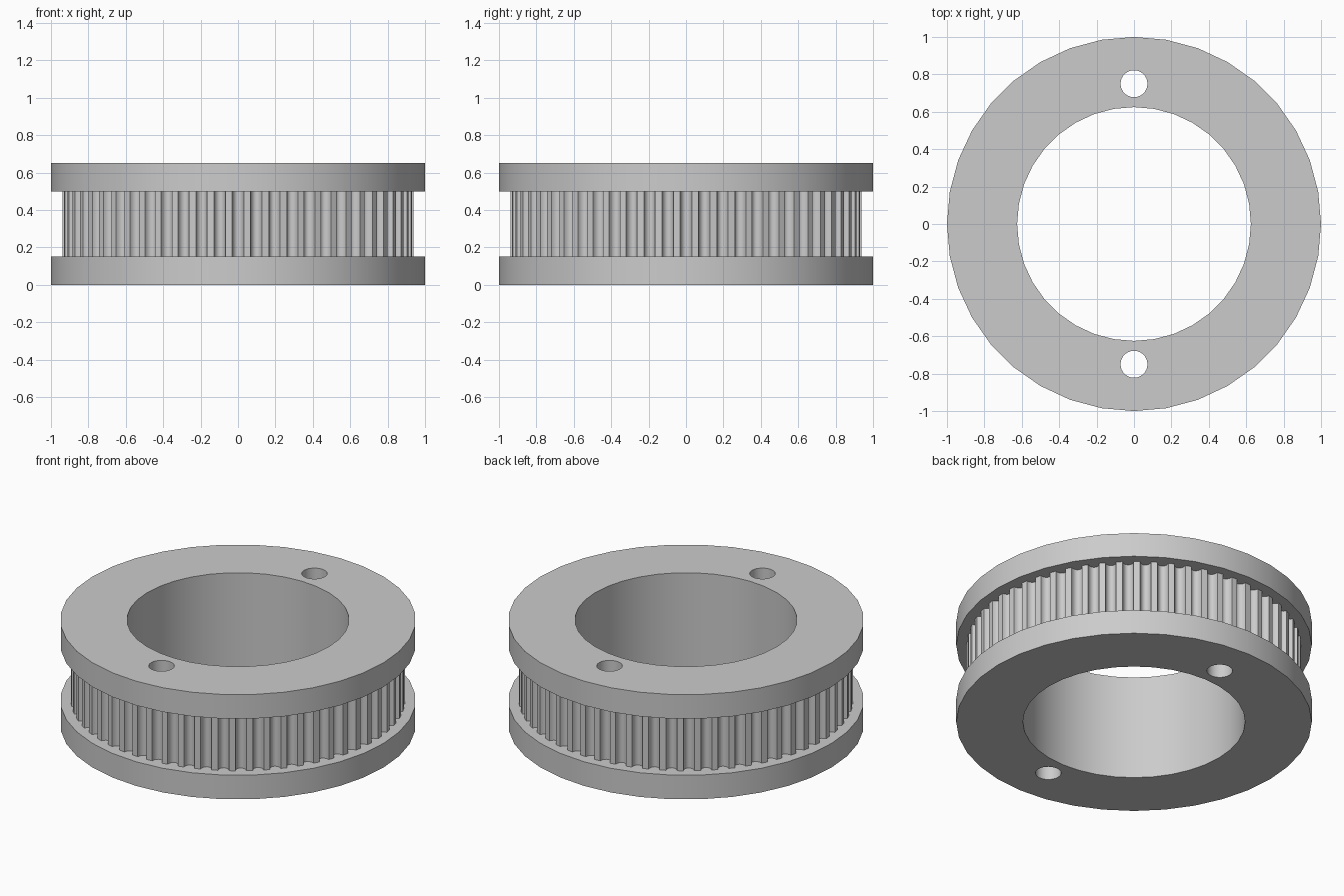
import bpy, bmesh
from math import sin, cos, pi, radians

cube = bpy.data.objects.get("Cube")
if cube:
    bpy.data.objects.remove(cube)

HEIGHT, LOW, HIGH = 0.65, 0.15, 0.50      # overall height, flange inner faces
TEETH, TIP, DEPTH, HALF = 60, 0.94, 0.038, 0.031


def circle(radius, sides, cy=0.0):
    return [(radius * cos(2 * pi * i / sides), cy + radius * sin(2 * pi * i / sides))
            for i in range(sides)]


def toothed_outline():
    """Rim with rounded belt grooves, one centred on each axis."""
    pts = []
    for t in range(TEETH):
        middle = 2 * pi * t / TEETH
        for k in range(9):
            a = pi * k / 8
            angle = middle - HALF / TIP * cos(a)
            r = TIP - DEPTH * sin(a)
            pts.append((r * cos(angle), r * sin(angle)))
    return pts


bm = bmesh.new()


def wall(loop, z0, z1):
    lo = [bm.verts.new((x, y, z0)) for x, y in loop]
    hi = [bm.verts.new((x, y, z1)) for x, y in loop]
    for i in range(len(loop)):
        j = (i + 1) % len(loop)
        bm.faces.new((lo[i], lo[j], hi[j], hi[i]))


def cap(loops, z):
    edges = []
    for loop in loops:
        vs = [bm.verts.new((x, y, z)) for x, y in loop]
        edges += [bm.edges.new((vs[i - 1], vs[i])) for i in range(len(vs))]
    bmesh.ops.triangle_fill(bm, edges=edges, use_beauty=True, normal=(0, 0, 1))


rim = circle(1.0, 36)
teeth = toothed_outline()
openings = [circle(0.625, 36), circle(0.072, 28, 0.75), circle(0.072, 28, -0.75)]

# Flange rims and toothed belt track
wall(rim, 0, LOW)
wall(teeth, LOW, HIGH)
wall(rim, HIGH, HEIGHT)

# Bore and the two pin holes
for opening in openings:
    wall(opening, 0, HEIGHT)

# Outer faces and the inner flange shoulders
for z in (0, HEIGHT):
    cap([rim] + openings, z)
for z in (LOW, HIGH):
    cap([rim, teeth], z)

bmesh.ops.remove_doubles(bm, verts=bm.verts[:], dist=1e-5)
bmesh.ops.recalc_face_normals(bm, faces=bm.faces[:])
bmesh.ops.dissolve_limit(bm, angle_limit=radians(0.5), verts=bm.verts[:],
                         edges=[e for e in bm.edges if all(abs(f.normal.z) > 0.9 for f in e.link_faces)])

mesh = bpy.data.meshes.new("toothed_pulley")
bm.to_mesh(mesh)
bm.free()
pulley = bpy.data.objects.new("toothed_pulley", mesh)
bpy.context.collection.objects.link(pulley)

# Plain grey finish
grey = bpy.data.materials.new("plain_grey")
grey.use_nodes = True
colour = (0.6, 0.6, 0.6, 1)
grey.diffuse_color = colour
grey.node_tree.nodes["Principled BSDF"].inputs["Base Color"].default_value = colour
mesh.materials.append(grey)

bpy.context.view_layer.objects.active = pulley
pulley.select_set(True)
bpy.ops.object.shade_smooth_by_angle(angle=radians(30))
